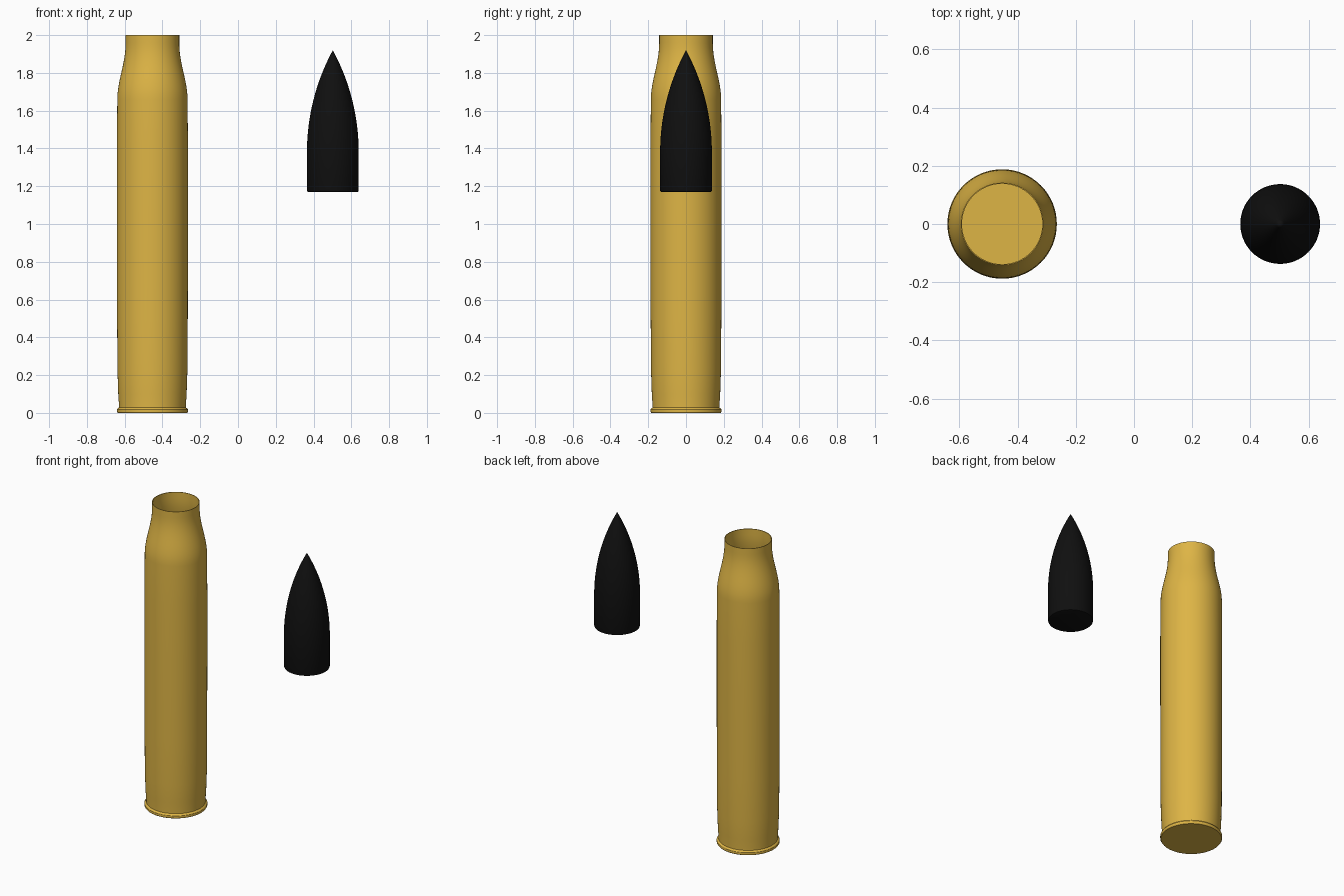
import bpy, bmesh, math

if "Cube" in bpy.data.objects:
    bpy.data.objects.remove(bpy.data.objects["Cube"])

SEGMENTS = 64


def material(name, rgb):
    mat = bpy.data.materials.new(name)
    mat.diffuse_color = (*rgb, 1.0)
    mat.use_nodes = True
    mat.node_tree.nodes["Principled BSDF"].inputs["Base Color"].default_value = mat.diffuse_color
    return mat


def lathe(name, profile, x, mat):
    """Spin an (r, z) profile that starts and ends on the axis."""
    bm = bmesh.new()
    verts = [bm.verts.new((r, 0, z)) for r, z in profile]
    edges = [bm.edges.new(pair) for pair in zip(verts, verts[1:])]
    bmesh.ops.spin(bm, geom=verts + edges, cent=(0, 0, 0), axis=(0, 0, 1),
                   angle=math.tau, steps=SEGMENTS, use_duplicate=False)
    bmesh.ops.remove_doubles(bm, verts=bm.verts, dist=0.0001)
    bmesh.ops.recalc_face_normals(bm, faces=bm.faces)
    mesh = bpy.data.meshes.new(name)
    bm.to_mesh(mesh)
    bm.free()
    obj = bpy.data.objects.new(name, mesh)
    obj.location.x = x
    bpy.context.collection.objects.link(obj)
    mesh.materials.append(mat)
    bpy.context.view_layer.objects.active = obj
    obj.select_set(True)
    bpy.ops.object.shade_smooth_by_angle(angle=math.radians(30))
    obj.select_set(False)
    return obj


brass = material("brass", (0.73, 0.46, 0.06))
black = material("black", (0.005, 0.005, 0.005))

# Cartridge case: tapered wall, soft shoulder and neck, open at the top
wall = [(0.177, 0.04), (0.181, 0.10), (0.185, 0.22), (0.187, 0.5), (0.188, 1.0),
        (0.188, 1.4), (0.186, 1.66)]
for i in range(1, 13):                       # S-curved shoulder
    t = i / 12
    wall.append((0.186 - 0.044 * (0.5 - 0.5 * math.cos(math.pi * t ** 0.95)),
                 1.66 + 0.30 * t))
wall.append((0.142, 2.0))
rim = [(0, 0), (0.184, 0), (0.188, 0.006), (0.188, 0.018), (0.184, 0.024), (0.177, 0.028)]
inside = [(r - 0.004, z) for r, z in reversed(wall)]
lathe("cartridge_case", rim + wall + inside + [(0, 0.04)], -0.453, brass)

# Projectile: short cylinder with a tangent ogive nose
R, BASE, START, TIP = 0.137, 1.17, 1.38, 1.92
length = TIP - START
rho = (R * R + length * length) / (2 * R)
nose = []
for i in range(20):
    d = length * i / 20
    nose.append((math.sqrt(rho * rho - d * d) - rho + R, START + d))
lathe("projectile",
      [(0, BASE), (R - 0.006, BASE), (R - 0.002, BASE + 0.002), (R, BASE + 0.008)]
      + nose + [(0, TIP)], 0.502, black)
